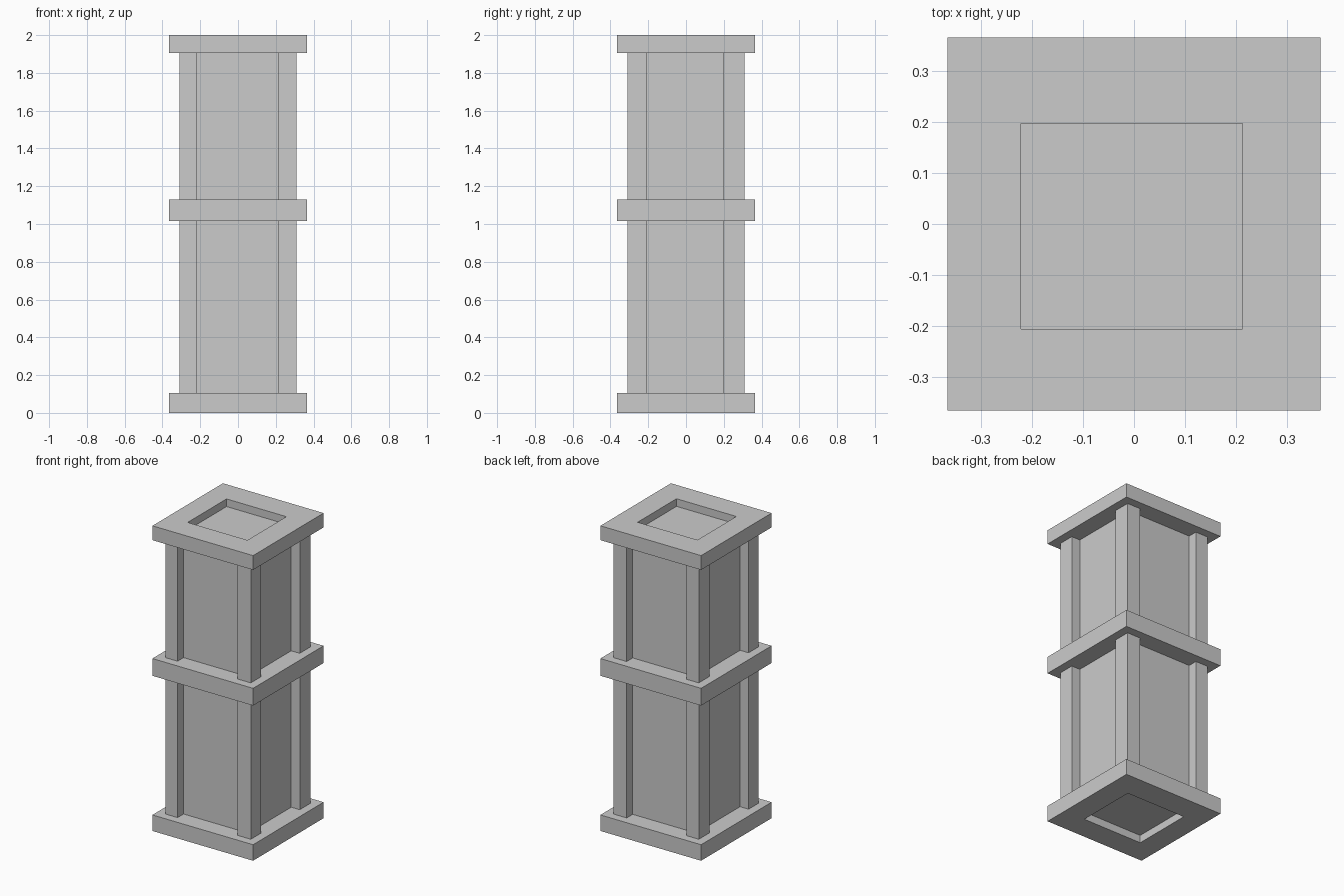
import bpy
import bmesh

if "Cube" in bpy.data.objects:
    bpy.data.objects.remove(bpy.data.objects["Cube"])

OUT = 0.365                    # half width of the collars
POST = 0.31                    # outer face of the posts
CORE = 0.248                   # panel faces
X_IN = (-0.221, 0.213)         # opening / inner post edges
Y_IN = (-0.206, 0.197)
LEVELS = {"base": (0.0, 0.105), "middle": (1.017, 1.13), "top": (1.906, 2.0)}


def finish(name, bm):
    bmesh.ops.recalc_face_normals(bm, faces=bm.faces)
    mesh = bpy.data.meshes.new(name)
    bm.to_mesh(mesh)
    bm.free()
    obj = bpy.data.objects.new(name, mesh)
    bpy.context.collection.objects.link(obj)
    return obj


def box(name, xs, ys, zs):
    bm = bmesh.new()
    bmesh.ops.create_cube(bm, size=1)
    for v in bm.verts:
        v.co = [r[0] if c < 0 else r[1] for c, r in zip(v.co, (xs, ys, zs))]
    return finish(name, bm)


def frame(name, zs):
    """Square collar with a rectangular opening through it."""
    bm = bmesh.new()

    def ring(xs, ys, z):
        return [bm.verts.new((x, y, z)) for x, y in
                ((xs[0], ys[0]), (xs[1], ys[0]), (xs[1], ys[1]), (xs[0], ys[1]))]

    o = (-OUT, OUT)
    loops = [ring(o, o, zs[0]), ring(o, o, zs[1]),
             ring(X_IN, Y_IN, zs[1]), ring(X_IN, Y_IN, zs[0])]
    for a, b in zip(loops, loops[1:] + loops[:1]):
        for i in range(4):
            j = (i + 1) % 4
            bm.faces.new((a[i], a[j], b[j], b[i]))
    return finish(name, bm)


# Inner panelled body, stopping short of both ends to leave shallow recesses
box("panel_core", (-CORE, CORE), (-CORE, CORE), (0.05, 1.95))

# Three projecting collars
for level, zs in LEVELS.items():
    frame(level + "_collar", zs)

# Corner posts in two tiers
tiers = {"lower": (LEVELS["base"][1], LEVELS["middle"][0]),
         "upper": (LEVELS["middle"][1], LEVELS["top"][0])}
sides_x = {"left": (-POST, X_IN[0]), "right": (X_IN[1], POST)}
sides_y = {"front": (-POST, Y_IN[0]), "back": (Y_IN[1], POST)}
for tier, zs in tiers.items():
    for nx, xs in sides_x.items():
        for ny, ys in sides_y.items():
            box(f"{tier}_{ny}_{nx}_post", xs, ys, zs)
